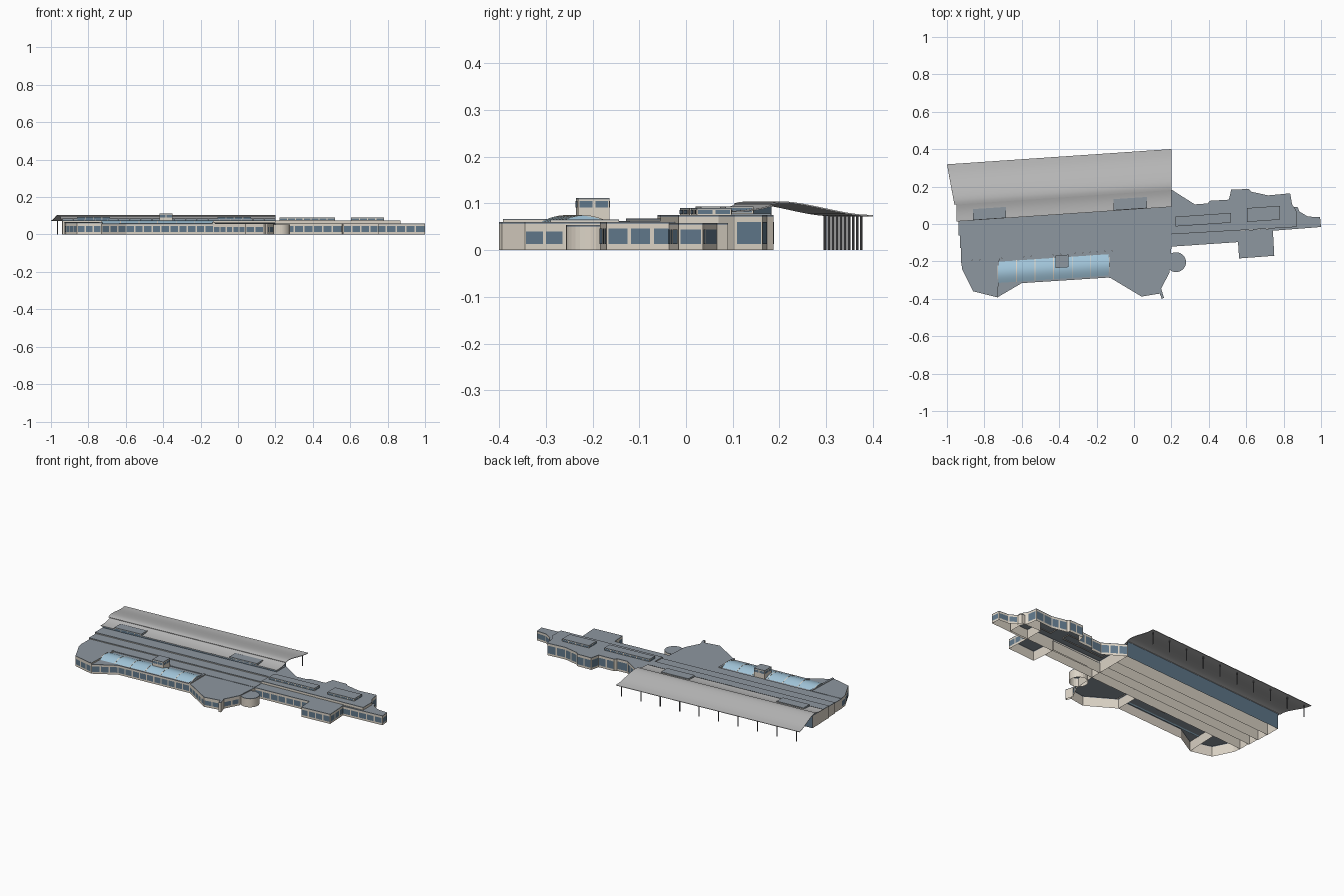
import bpy, math
from mathutils import Vector

if "Cube" in bpy.data.objects:
    bpy.data.objects.remove(bpy.data.objects["Cube"])

SLOPE = 0.068  # the hall runs slightly askew to the x axis


def material(name, rgb):
    m = bpy.data.materials.new(name)
    m.diffuse_color = (*rgb, 1)
    m.use_nodes = True
    m.node_tree.nodes["Principled BSDF"].inputs["Base Color"].default_value = m.diffuse_color
    return m


WALL = material("beige_wall", (0.72, 0.66, 0.57))
ROOF = material("slate_roof", (0.27, 0.31, 0.35))
PANE = material("window_blue", (0.12, 0.19, 0.26))
GLASS = material("vault_glass", (0.36, 0.56, 0.70))
METAL = material("canopy_metal", (0.50, 0.50, 0.50))
DARK = material("dark_steel", (0.12, 0.12, 0.13))


def make(name, verts, faces, mats, idx=None):
    me = bpy.data.meshes.new(name)
    me.from_pydata(verts, [], faces)
    for m in mats:
        me.materials.append(m)
    if idx:
        me.polygons.foreach_set("material_index", idx)
    me.update()
    ob = bpy.data.objects.new(name, me)
    bpy.context.collection.objects.link(ob)
    return ob


def block(name, poly, top, bottom=0.0, fascia=0.004):
    """Open-bottomed building volume with beige walls, slate fascia and roof."""
    n = len(poly)
    verts = [(x, y, z) for z in (bottom, top - fascia, top) for x, y in poly]
    faces, idx = [], []
    for r in range(2):
        for i in range(n):
            j = (i + 1) % n
            faces.append((r * n + i, r * n + j, r * n + n + j, r * n + n + i))
            idx.append(r)
    faces.append(tuple(range(2 * n, 3 * n)))
    idx.append(1)
    return make(name, verts, faces, [WALL, ROOF], idx)


def windows(name, poly, edges, z0, z1, pitch=0.05, gap=0.008):
    """Row of panes on the chosen edges of an anticlockwise outline."""
    verts, faces = [], []
    for e in edges:
        a, b = Vector(poly[e]), Vector(poly[(e + 1) % len(poly)])
        d = b - a
        length = d.length
        d.normalize()
        out = Vector((d.y, -d.x)) * 0.0015
        count = max(1, round(length / pitch))
        step = length / count
        for k in range(count):
            p = a + d * (k * step + gap / 2) + out
            q = a + d * ((k + 1) * step - gap / 2) + out
            s = len(verts)
            verts += [(*p, z0), (*q, z0), (*q, z1), (*p, z1)]
            faces.append((s, s + 1, s + 2, s + 3))
    return make(name, verts, faces, [PANE])


def skew(x0, x1, v0, v1):
    """Outline of a strip parallel to the hall."""
    return [(x0, v0 + SLOPE * x0), (x1, v0 + SLOPE * x1),
            (x1, v1 + SLOPE * x1), (x0, v1 + SLOPE * x0)]


def sheet(name, profile, x_left, x_right, mat, cols=1, thick=0.003):
    """Sweep a (v, z) profile along the hall; x_left is a function of v."""
    verts, faces = [], []
    for v, z in profile:
        for c in range(cols + 1):
            x = x_left(v) + (x_right - x_left(v)) * c / cols
            verts.append((x, v + SLOPE * x, z))
    w = cols + 1
    for i in range(len(profile) - 1):
        for c in range(cols):
            faces.append((i * w + c, i * w + c + 1, (i + 1) * w + c + 1, (i + 1) * w + c))
    ob = make(name, verts, faces, [mat])
    for p in ob.data.polygons:
        p.use_smooth = True
    sol = ob.modifiers.new("thickness", "SOLIDIFY")
    sol.thickness = thick
    sol.offset = -1
    split = ob.modifiers.new("sharp_edges", "EDGE_SPLIT")
    split.split_angle = math.radians(40)
    return ob


# Stepped hall strips rising toward the platform
strips = [(-0.135, -0.065, 0.062), (-0.065, 0.003, 0.068), (0.003, 0.08, 0.075)]
for i, (v0, v1, top) in enumerate(strips):
    outline = skew(-0.925 - 0.006 * i, 0.2, v0, v1)
    block(f"hall_strip_{i + 1}", outline, top)
hall_back = skew(-0.94, 0.2, 0.08, 0.168)
windows("hall_inner_windows", skew(-0.73, 0.18, -0.2, -0.137), [2], 0.014, 0.046)

# Glazed platform wall and clerestory
block("platform_hall_ends", hall_back, 0.078)
windows("platform_glass_wall", hall_back, [2], 0.0, 0.1, 0.3, 0.0)
windows("clerestory", hall_back, [0], 0.074, 0.085, 0.06, 0.003)

# Platform canopy, lower curved roof and columns
canopy_left = lambda v: -0.96 - 0.04 * (v - 0.168) / 0.219
sheet("platform_canopy", [(0.168, 0.1), (0.18, 0.103), (0.195, 0.1045), (0.215, 0.103),
                          (0.24, 0.099), (0.27, 0.093), (0.3, 0.0865), (0.33, 0.0805),
                          (0.355, 0.077), (0.387, 0.075)], canopy_left, 0.2, METAL)
sheet("lower_curved_roof", [(0.078, 0.084), (0.1, 0.0845), (0.125, 0.0865), (0.15, 0.091),
                            (0.17, 0.097)], lambda v: -0.95, 0.2, METAL)
for i in range(10):
    x = -0.965 + 1.145 * i / 9
    bpy.ops.mesh.primitive_cylinder_add(vertices=8, radius=0.003, depth=0.076,
                                        location=(x, 0.363 + SLOPE * x, 0.038))
    bpy.context.object.name = f"canopy_column_{i + 1}"
    bpy.context.object.data.materials.append(DARK)

# Raised roof lights on hall and wing
lights = [("hall_light_left", skew(-0.86, -0.685, 0.079, 0.138), 0.074, 0.094),
          ("hall_light_right", skew(-0.11, 0.07, 0.08, 0.14), 0.074, 0.094),
          ("wing_light_left", skew(0.222, 0.518, -0.028, 0.024), 0.07, 0.09),
          ("wing_light_right", skew(0.605, 0.78, -0.03, 0.044), 0.07, 0.09)]
for name, poly, z0, z1 in lights:
    block(name, poly, z1, z0, 0.003)
    windows(name + "_panes", poly, range(4), z1 - 0.013, z1 - 0.004, 0.045, 0.006)

# Front left block
left = [(-0.925, -0.198), (-0.918, -0.245), (-0.86, -0.36), (-0.73, -0.392),
        (-0.725, -0.31), (-0.72, -0.184)]
block("front_left_block", left, 0.064)
windows("front_left_windows", left, [0, 1, 2], 0.013, 0.046)

# Vaulted concourse
mid = [(-0.73, -0.392), (-0.6, -0.316), (-0.13, -0.286), (-0.13, -0.144), (-0.72, -0.184)]
block("concourse", mid, 0.058)
windows("concourse_windows", mid, [0, 1], 0.012, 0.046, 0.046)


def arc(extra):
    pts = []
    for i in range(13):
        t = i / 12
        pts.append((-0.268 + 0.118 * t, 0.057 + extra + 0.017 * math.sin(math.pi * t)))
    return pts


sheet("glass_vault", arc(0), lambda v: -0.73, -0.13, GLASS, 6)
for i in range(7):
    x = -0.73 + 0.596 * i / 6
    sheet(f"vault_rib_{i + 1}", arc(0.001), lambda v, x=x: x, x + 0.004, WALL, 1, 0.002)
# Vault end gables
for i, x in enumerate((-0.729, -0.131)):
    pts = [(x, v + SLOPE * x, z) for v, z in arc(-0.001)]
    make(f"vault_gable_{i + 1}", pts, [tuple(range(13))], [GLASS])

# Lookout box behind the vault
box = skew(-0.42, -0.35, -0.207, -0.14)
block("lookout_box", box, 0.112, 0.055)
windows("lookout_panes", box, range(4), 0.091, 0.105, 0.035, 0.006)

# Front right block with fin and round corner room
right = [(-0.13, -0.286), (0.04, -0.388), (0.138, -0.372), (0.148, -0.4), (0.16, -0.394),
         (0.145, -0.345), (0.19, -0.26), (0.2, -0.121), (-0.13, -0.144)]
block("front_right_block", right, 0.06)
windows("front_right_windows", right, [0, 1, 5], 0.013, 0.04, 0.04)
parapet = [(-0.135, -0.287), (-0.122, -0.29), (-0.122, -0.143), (-0.135, -0.144)]
block("vault_parapet_right", parapet, 0.066, 0.055, 0.002)
parapet = [(-0.74, -0.388), (-0.728, -0.392), (-0.72, -0.184), (-0.732, -0.185)]
block("vault_parapet_left", parapet, 0.067, 0.055, 0.002)
ring = [(0.225 + 0.053 * math.cos(math.tau * i / 28), -0.204 + 0.053 * math.sin(math.tau * i / 28))
        for i in range(28)]
block("round_room", ring, 0.054)

# East wing: low front range, projecting pavilion, high rear range and end room
front = [(0.2, -0.121), (0.555, -0.097), (0.555, -0.025), (0.2, -0.05)]
block("wing_front_range", front, 0.06)
windows("wing_front_windows", front, [0], 0.013, 0.046)
pavilion = [(0.562, -0.184), (0.75, -0.17), (0.742, -0.024), (0.552, -0.036)]
block("wing_pavilion", pavilion, 0.06)
windows("pavilion_windows", pavilion, [0, 1, 3], 0.013, 0.046)
end = [(0.742, -0.036), (1.0, -0.016), (0.995, 0.036), (0.93, 0.04), (0.885, 0.066),
       (0.875, 0.09), (0.742, 0.09)]
block("wing_end_room", end, 0.058)
windows("end_room_windows", end, [0, 1, 2, 3], 0.013, 0.044)
rear = [(0.2, -0.055), (0.868, -0.016), (0.868, 0.07), (0.845, 0.105), (0.835, 0.164),
        (0.717, 0.153), (0.625, 0.173), (0.615, 0.187), (0.52, 0.184), (0.507, 0.13),
        (0.405, 0.124), (0.395, 0.11), (0.325, 0.105), (0.2, 0.184)]
block("wing_rear_range", rear, 0.075)
windows("wing_rear_windows", rear, [3, 4, 5, 7, 8, 9, 11, 12], 0.013, 0.06)
